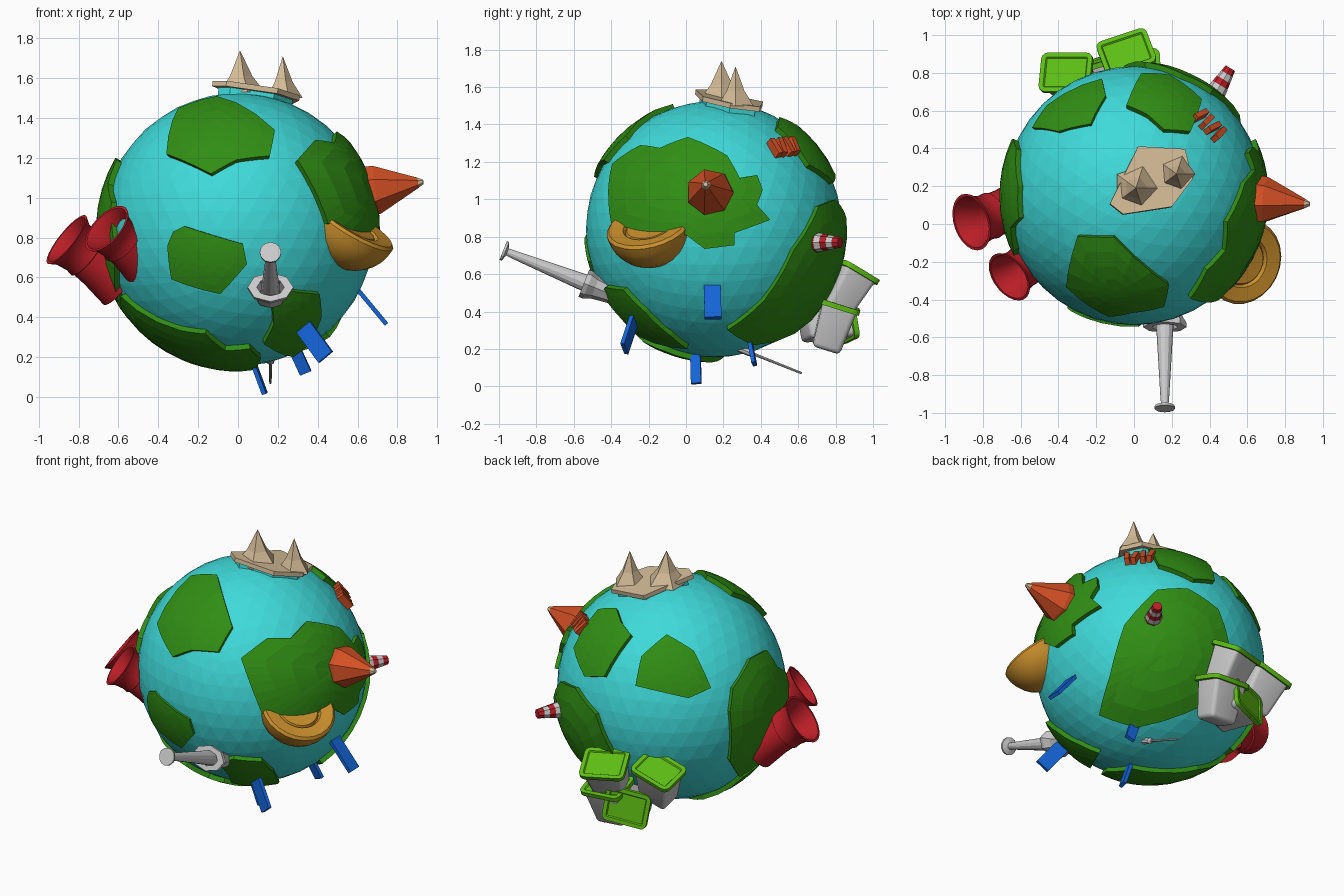
import bpy, bmesh, math
from mathutils import Vector, Matrix

if "Cube" in bpy.data.objects:
    bpy.data.objects.remove(bpy.data.objects["Cube"])

C, R = Vector((0, 0.15, 0.84)), 0.685


def mat(name, *rgb):
    m = bpy.data.materials.new(name)
    m.diffuse_color = (*rgb, 1)
    m.use_nodes = True
    m.node_tree.nodes["Principled BSDF"].inputs["Base Color"].default_value = m.diffuse_color
    return m


OCEAN = mat("ocean", .05, .70, .70)
LAND = mat("land", .03, .27, .007)
TAN = mat("tan", .66, .50, .31)
ORANGE = mat("orange", .66, .08, .017)
GOLD = mat("gold", .60, .28, .026)
RED = mat("red", .50, .013, .02)
BLUE = mat("blue", .007, .13, .70)
LIME = mat("lime", .11, .51, .007)
WHITE = mat("white", .75, .75, .75)


def finish(name, bm, material=None, matrix=None, smooth=False, recalc=True):
    if recalc:
        bmesh.ops.recalc_face_normals(bm, faces=bm.faces)
    me = bpy.data.meshes.new(name)
    bm.to_mesh(me)
    bm.free()
    ob = bpy.data.objects.new(name, me)
    bpy.context.collection.objects.link(ob)
    if matrix:
        ob.matrix_world = matrix
    if material:
        me.materials.append(material)
    if smooth:
        bpy.ops.object.select_all(action='DESELECT')
        ob.select_set(True)
        bpy.context.view_layer.objects.active = ob
        bpy.ops.object.shade_smooth_by_angle(angle=math.radians(35))
    return ob


def frame(loc, n, x=(1, 0, 0)):
    """Local z along n, local x close to x."""
    z = Vector(n).normalized()
    y = z.cross(Vector(x)).normalized()
    m = Matrix((y.cross(z), y, z)).transposed().to_4x4()
    m.translation = Vector(loc)
    return m


def lathe(name, profile, seg, matrix, material=None, sx=1, sy=1, smooth=False):
    bm = bmesh.new()
    rings = [[bm.verts.new((r * sx * math.cos(2 * math.pi * i / seg), r * sy * math.sin(2 * math.pi * i / seg), z))
              for i in range(seg)] for r, z in profile]
    for a, b in zip(rings, rings[1:]):
        for i in range(seg):
            j = (i + 1) % seg
            bm.faces.new((a[i], a[j], b[j], b[i]))
    bmesh.ops.remove_doubles(bm, verts=bm.verts, dist=1e-5)
    return finish(name, bm, material, matrix, smooth)


def prism(name, pts, z0, z1, matrix, material):
    bm = bmesh.new()
    f = bm.faces.new([bm.verts.new((x, y, z0)) for x, y in pts])
    ext = bmesh.ops.extrude_face_region(bm, geom=[f])
    bmesh.ops.translate(bm, vec=(0, 0, z1 - z0), verts=[v for v in ext['geom'] if isinstance(v, bmesh.types.BMVert)])
    return finish(name, bm, material, matrix)


def box(name, size, matrix, material, taper=1):
    x, y, z = (s / 2 for s in size)
    bm = bmesh.new()
    bmesh.ops.create_cube(bm, size=1)
    for v in bm.verts:
        k = taper if v.co.z < 0 else 1
        v.co = Vector((v.co.x * 2 * x * k, v.co.y * 2 * y * k, v.co.z * 2 * z))
    return bm if name is None else finish(name, bm, material, matrix)


# Ocean ball
bm = bmesh.new()
bmesh.ops.create_icosphere(bm, subdivisions=4, radius=R)
finish("ocean_ball", bm, OCEAN, Matrix.Translation(C))

# Land plates: outlines drawn in a side view and projected on the ball
VIEWS = {'F': lambda u, v, s: (u, -s, v), 'B': lambda u, v, s: (u, s, v),
         'R': lambda u, v, s: (s, u, v), 'L': lambda u, v, s: (-s, u, v),
         'T': lambda u, v, s: (u, v, s), 'D': lambda u, v, s: (u, v, -s)}
ORIGIN = {'F': (C.x, C.z), 'B': (C.x, C.z), 'R': (C.y, C.z), 'L': (C.y, C.z), 'T': (C.x, C.y), 'D': (C.x, C.y)}


def land(name, view, pts, top=R + 0.028, sub=3, rings=4):
    dirs = []
    for u, v in pts:
        u, v = u - ORIGIN[view][0], v - ORIGIN[view][1]
        s = math.sqrt(max(0, top * top - u * u - v * v))
        dirs.append(Vector(VIEWS[view](u, v, s)).normalized())
    edge = [a.lerp(b, k / sub).normalized() for a, b in zip(dirs, dirs[1:] + dirs[:1]) for k in range(sub)]
    mid = sum(edge, Vector()).normalized()
    bm = bmesh.new()
    loops = [[bm.verts.new(mid.lerp(d, k / rings).normalized() * top) for d in edge] for k in range(1, rings + 1)]
    loops.append([bm.verts.new(d * (R - 0.02)) for d in edge])
    centre, n = bm.verts.new(mid * top), len(edge)
    for i in range(n):
        j = (i + 1) % n
        bm.faces.new((centre, loops[0][i], loops[0][j]))
        for a, b in zip(loops, loops[1:]):
            bm.faces.new((a[i], b[i], b[j], a[j]))
    bm.normal_update()
    if sum(f.normal.dot(mid) for f in bm.faces) < 0:
        bmesh.ops.reverse_faces(bm, faces=bm.faces)
    finish(name, bm, LAND, Matrix.Translation(C), recalc=False)


land("land_front_top", 'F', [(-.30, 1.45), (-.105, 1.51), (.185, 1.34), (.16, 1.21), (-.01, 1.19), (-.135, 1.12), (-.36, 1.22)])
land("land_front_middle", 'F', [(-.325, .83), (-.27, .857), (.025, .767), (.045, .667), (-.09, .516), (-.335, .59), (-.355, .76)], R + .012)
land("land_bottom", 'D', [(-.59, -.07), (-.29, -.26), (-.165, -.306), (-.065, -.218), (.06, -.234), (.115, -.125),
                          (.08, .08), (-.1, .17), (-.3, .24), (-.56, .2)])
land("land_front_low", 'F', [(.17, .49), (.27, .53), (.41, .516), (.42, .40), (.36, .27), (.28, .20), (.13, .265), (.18, .365)])
land("land_right", 'R', [(-.416, 1.05), (-.395, 1.19), (-.245, 1.29), (-.14, 1.275), (.01, 1.333), (.22, 1.235), (.29, 1.11),
                         (.38, 1.13), (.41, 1.05), (.38, .97), (.45, .89), (.26, .82), (.26, .755), (.10, .735), (0, .81), (-.2, .82), (-.4, .87)])
land("land_back_top_right", 'T', [(.04, .80), (.19, .79), (.36, .66), (.30, .49), (.16, .5), (.07, .58), (-.04, .63)])
land("land_back_top_left", 'T', [(-.54, .51), (-.46, .63), (-.17, .77), (-.15, .68), (-.23, .53), (-.40, .49)], R + .015)
land("land_left", 'L', [(.45, .95), (.40, 1.08), (.2, 1.2), (.03, 1.19), (-.02, 1.07), (-.14, .98), (-.2, .72), (0, .5), (.25, .42), (.42, .6)])
land("land_back", 'B', [(.42, .965), (.25, 1.0), (.06, .9), (-.08, .6), (0, .35), (.28, .22), (.46, .3), (.54, .46), (.56, .73)])

# Twin-peak mountain
M = frame((.09, .24, 1.525), (.12, .15, .98))
hexa = [(-.07, .17), (.18, .16), (.22, 0), (.11, -.15), (-.15, -.195), (-.22, -.14)]
prism("mountain_foot", [(x * .85, y * .85) for x, y in hexa], -.06, -.005, M, OCEAN)
prism("mountain_base", hexa, -.012, .015, M, TAN)
for i, (x, y, h, r) in enumerate([(.01, .19, 1.74, .125), (.225, .265, 1.71, .10)]):
    z = 1.53 if i == 0 else 1.50
    lathe(f"mountain_peak_{i}", [(r, 0), (r * .5, .08), (0, h - z)], 5, Matrix.Translation((x, y, z)), TAN)

# Orange cone with pale tip
M = frame((.64, .13, 1.03), (.29, -.025, .05), (0, 1, 0))
lathe("volcano", [(.13, 0), (.125, .06), (.026, .27), (0, .27)], 7, M, ORANGE)
lathe("volcano_tip", [(.026, .268), (.012, .295), (0, .297)], 7, M, TAN)

# Half-bowl arena, tilted outward
lathe("arena", [(.23 * math.cos(a), .22 * math.sin(a)) for a in [-math.pi / 2 + k * math.pi / 16 for k in range(9)]]
      + [(.215, .015), (.14, .005), (.13, -.015), (.12, .0), (0, -.005)],
      24, frame((.58, -.2, .855), (.5, -.22, .85)), GOLD, smooth=True)

# Flared cups on the left
for i, (loc, n, k) in enumerate([((-.86, .01, .79), (-.75, -.25, .6), 1), ((-.66, -.28, .845), (-.65, -.48, .6), .92)]):
    prof = [(.14, -.36), (.12, -.22), (.115, -.14), (.125, -.135), (.12, -.10), (.13, -.04), (.155, 0),
            (.14, 0), (.118, -.04), (.10, -.11), (.09, -.2), (0, -.2)]
    lathe(f"cup_{i}", [(r * k, z * k) for r, z in prof], 24, frame(loc, n, (0, 1, 0)), RED, smooth=True)

# Grey tower, its collar, and the needle leaving the far side
axis = Vector((0, -.93, .37))
lathe("tower_collar", [(.65, -.03), (.8, .06), (1, .10), (1, .125), (.6, .125), (.5, .04)], 8,
      frame((.163, -.43, .505), axis), None, .115, .078)
lathe("tower_shaft", [(.05, 0), (.045, .12), (.024, .5), (.02, .555), (.054, .565), (.054, .578), (0, .578)], 12,
      frame((.163, -.44, .513), axis))
lathe("needle", [(.02, 0), (.02, .07), (.008, .08), (.006, .365), (0, .365)], 8, frame((.163, .28, .205), -axis))

# Blue planks
for i, (a, b, w, width) in enumerate([((.33, -.28, .35), (.44, -.33, .2), (.85, -.3, .35), .09),
                                      ((.07, .05, .19), (.135, .055, .015), (.2, 1, 0), .055),
                                      ((.60, .14, .54), (.745, .145, .365), (0, 1, 0), .09),
                                      ((.28, .34, .25), (.34, .365, .12), (1, -.2, .4), .06)]):
    a, b = Vector(a), Vector(b)
    box(f"plank_{i}", (width, .022, (b - a).length), frame((a + b) / 2, b - a, w), BLUE)

# Striped lighthouse
M = frame((.42, .675, .77), (.09, .15, 0), (0, 0, 1))
for i in range(5):
    r, z = .058 - .006 * i, .035 * i
    lathe(f"lighthouse_band_{i}", [(0, z), (r, z), (r - .005, z + .035), (0, z + .035)], 8, M, WHITE if i % 2 else RED)

# Row of small orange slabs
for i in range(4):
    t = i / 3
    p = Vector((.35 + .10 * t, .575 - .10 * t, 1.285 - .01 * t))
    box(f"row_slab_{i}", (.10, .03, .045), frame(p, p - C, (.75, .5 + (.25 if i % 2 else -.1), -.9)), ORANGE)

# Tapered bins with rimmed lids
for i, (loc, n, x) in enumerate([((-.36, .80, .62), (-.25, .35, .9), (.98, -.1, 0)),
                                 ((-.04, .905, .615), (-.1, .48, .86), (.93, .35, 0)),
                                 ((-.17, .86, .35), (-.3, .9, .12), (1, .3, .15)),
                                 ((0, .82, .43), (.05, .3, .95), (1, .05, 0))]):
    M = frame(loc, n, x)
    bm = box(None, (.24, .19, .24), M, None, .8)
    bmesh.ops.bevel(bm, geom=[e for e in bm.edges if e.verts[0].co.z * e.verts[1].co.z < 0 or e.verts[0].co.z + e.verts[1].co.z < 0],
                    offset=.025, segments=3, affect='EDGES', profile=.5)
    finish(f"bin_{i}", bm, None, M @ Matrix.Translation((0, 0, -.125)), True)
    bm = box(None, (.28, .22, .028), M, None)
    bmesh.ops.bevel(bm, geom=[e for e in bm.edges if e.verts[0].co.z * e.verts[1].co.z < 0],
                    offset=.035, segments=3, affect='EDGES', profile=.5)
    bm.normal_update()
    top = max(bm.faces, key=lambda f: f.normal.z)
    bmesh.ops.inset_region(bm, faces=[top], thickness=.025)
    bmesh.ops.inset_region(bm, faces=[top], thickness=.006, depth=-.008)
    finish(f"bin_lid_{i}", bm, LIME, M, True)
